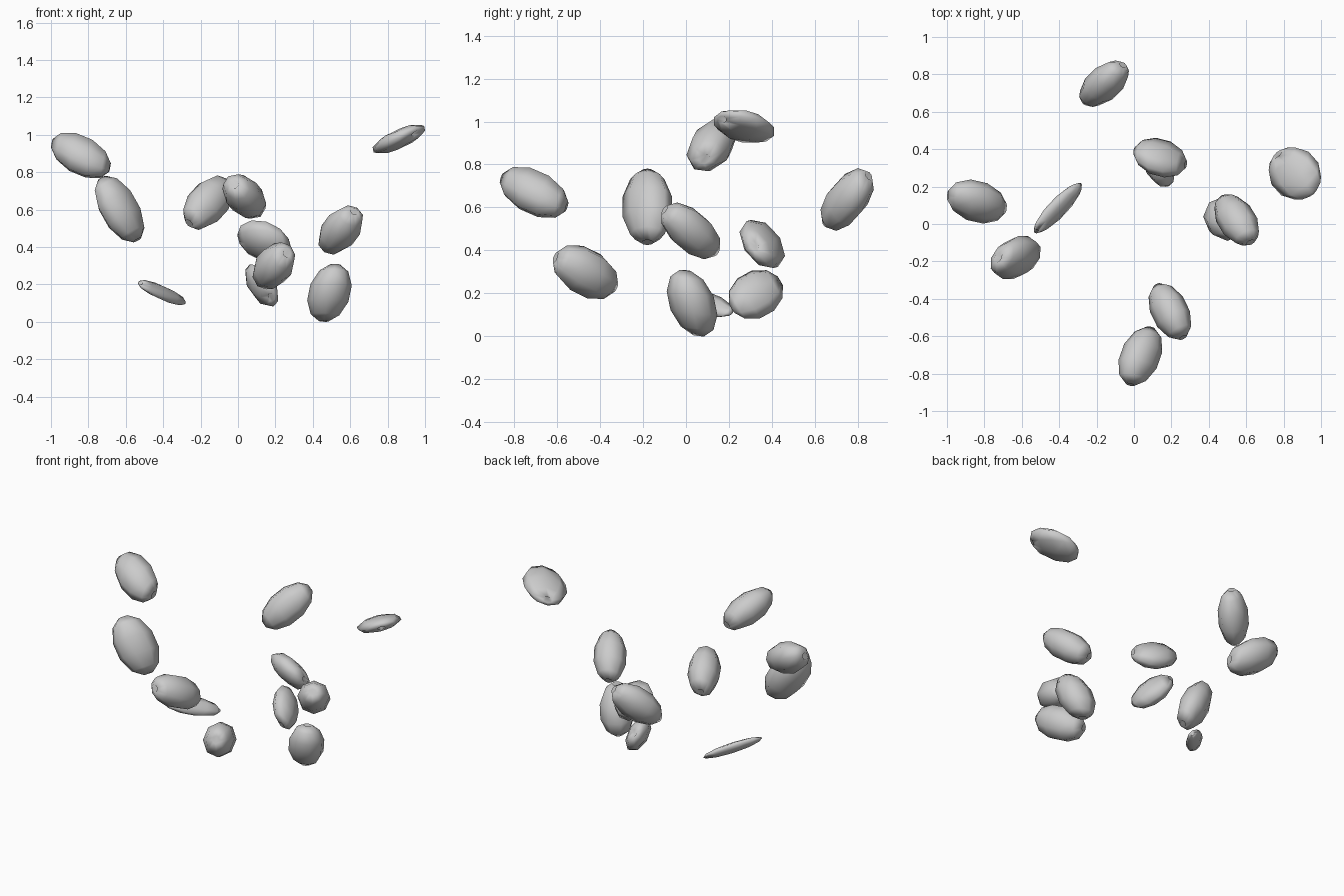
import bpy, bmesh, math
from mathutils import Matrix, Vector

if "Cube" in bpy.data.objects:
    bpy.data.objects.remove(bpy.data.objects["Cube"])

grey = bpy.data.materials.new("plain grey")
grey.diffuse_color = (0.6, 0.6, 0.6, 1)
grey.use_nodes = True
grey.node_tree.nodes["Principled BSDF"].inputs["Base Color"].default_value = grey.diffuse_color

SIDES = 8
# half profile of a bead: dimple floor, rim, shoulder, belly (radius, height)
HALF = [(0, 0.74), (0.23, 0.98), (0.70, 0.75), (1.0, 0.28)]
PROFILE = HALF + [(r, -z) for r, z in reversed(HALF)]


def stretch(half, lean):
    """Matrix turning a unit ball into an ellipsoid with these half sizes and leans (xy, xz, yz)."""
    hx, hy, hz = half
    xy, xz, yz = lean
    b = math.sqrt(1 - xy * xy)
    c = (yz - xy * xz) / b
    d = math.sqrt(max(0.02, 1 - xz * xz - c * c))
    return Matrix(((hx, 0, 0), (hy * xy, hy * b, 0), (hz * xz, hz * c, hz * d)))


def bead(name, centre, half, lean, axis):
    """Lathed bead with a dimple at both ends of its axis."""
    m = stretch(half, lean)
    pole = (m.inverted() @ Vector(axis)).normalized()
    m = m @ pole.to_track_quat('Z', 'Y').to_matrix()
    bm = bmesh.new()
    rings = []
    for r, z in PROFILE:
        n = SIDES if r else 1
        rings.append([bm.verts.new((r * math.cos(i * math.tau / SIDES),
                                    r * math.sin(i * math.tau / SIDES), z)) for i in range(n)])
    for a, b in zip(rings, rings[1:]):
        for i in range(SIDES):
            j = (i + 1) % SIDES
            if len(a) == 1:
                bm.faces.new((a[0], b[i], b[j]))
            elif len(b) == 1:
                bm.faces.new((a[i], b[0], a[j]))
            else:
                bm.faces.new((a[i], b[i], b[j], a[j]))
    bm.transform(m.to_4x4())
    # fit exactly to the wanted half sizes
    for k in range(3):
        s = half[k] / max(abs(v.co[k]) for v in bm.verts)
        for v in bm.verts:
            v.co[k] *= s
    bmesh.ops.recalc_face_normals(bm, faces=bm.faces)
    for f in bm.faces:
        f.smooth = True
    mesh = bpy.data.meshes.new(name)
    bm.to_mesh(mesh)
    bm.free()
    mesh.materials.append(grey)
    ob = bpy.data.objects.new(name, mesh)
    ob.location = centre
    bpy.context.collection.objects.link(ob)


# centre, half sizes, lean (xy, xz, yz), dimple axis
BEADS = [
    ((-.84, .12, .89), (.16, .118, .12), (-.25, -.42, .35), (.15, -.035, -.06)),
    ((-.633, -.18, .603), (.133, .115, .178), (.3, -.5, 0), (.09, 0, -.16)),
    ((-.407, .085, .156), (.128, .135, .067), (.865, -.8, -.55), (.11, .12, -.05)),
    ((-.16, .75, .637), (.133, .124, .146), (.5, .4, .5), (.09, .09, .1)),
    ((.034, -.707, .67), (.117, .16, .118), (.35, -.35, -.4), (-.05, -.14, .06)),
    ((.14, .355, .43), (.144, .106, .112), (-.25, -.3, -.4), (.13, -.035, -.01)),
    ((.192, -.468, .299), (.114, .152, .125), (-.4, .3, -.35), (.06, -.12, .06)),
    ((.127, .325, .195), (.088, .126, .113), (-.45, -.5, .15), (.04, -.09, -.05)),
    ((.549, .022, .491), (.119, .136, .132), (-.4, .4, -.5), (.065, -.105, .09)),
    ((.489, .028, .155), (.119, .118, .155), (-.1, .25, -.35), (.03, -.03, .14)),
    ((.86, .27, .977), (.14, .14, .075), (-.12, .72, -.3), (.09, -.1, .03)),
]
for i, spec in enumerate(BEADS):
    bead(f"bead_{i + 1}", *spec)
